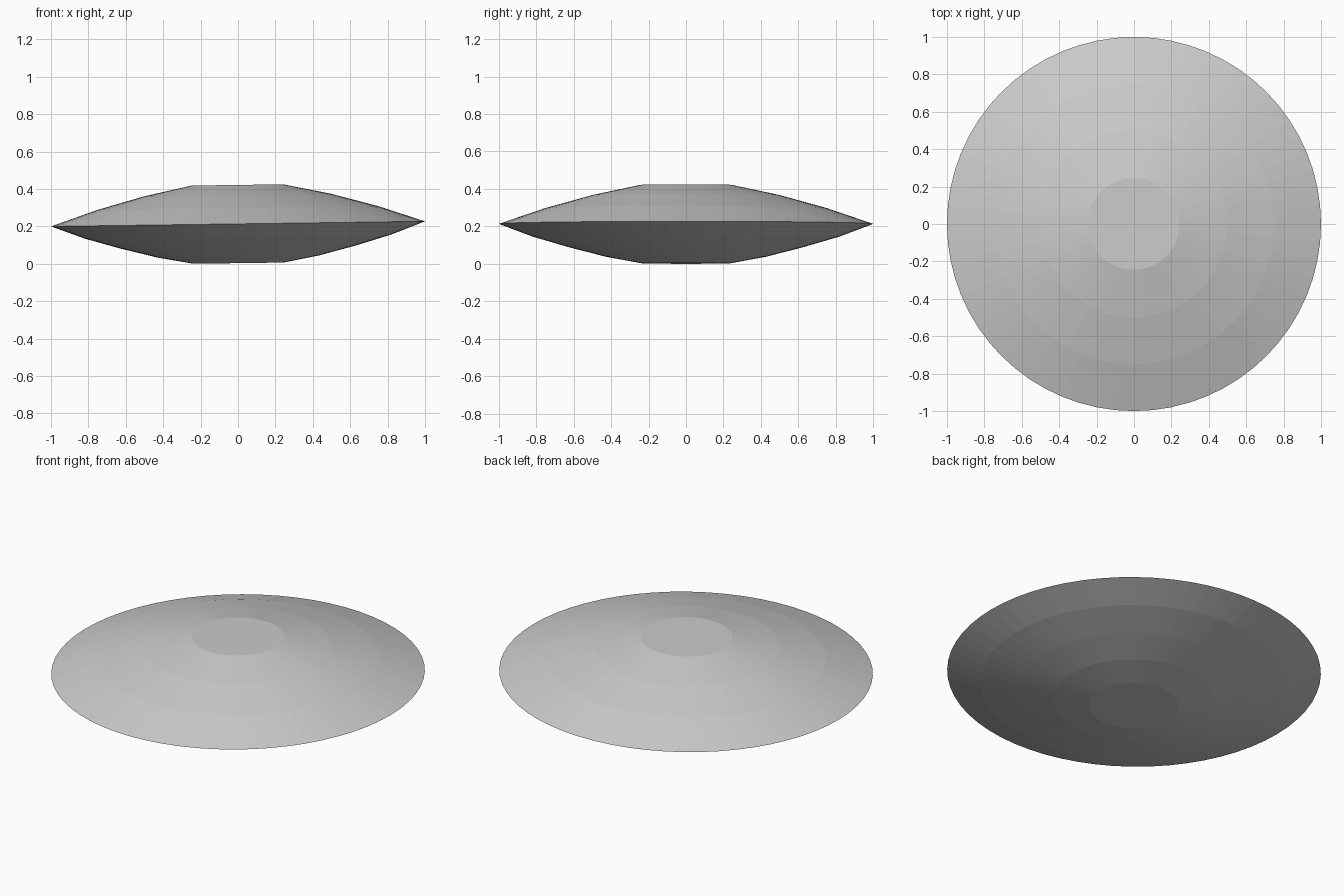
import bpy, bmesh, math
from mathutils import Matrix

if "Cube" in bpy.data.objects:
    bpy.data.objects.remove(bpy.data.objects["Cube"])

SEGMENTS = 64

# Lens profile (radius, height above the rim plane), top to bottom
PROFILE = [(0.245, 0.208), (0.50, 0.154), (0.75, 0.085), (1.0, 0.0),
           (0.82, -0.068), (0.625, -0.125), (0.43, -0.175), (0.24, -0.210)]


def lathe(name, profile, segments):
    bm = bmesh.new()
    rings = []
    for r, z in profile:
        rings.append([bm.verts.new((r * math.cos(2 * math.pi * i / segments),
                                    r * math.sin(2 * math.pi * i / segments), z))
                      for i in range(segments)])
    for a, b in zip(rings, rings[1:]):
        for i in range(segments):
            j = (i + 1) % segments
            bm.faces.new((a[i], b[i], b[j], a[j]))
    # flat caps
    bm.faces.new(rings[0])
    bm.faces.new(rings[-1][::-1])
    bmesh.ops.recalc_face_normals(bm, faces=bm.faces)
    # slight tilt, right side raised, then rest on the ground
    bm.transform(Matrix.Rotation(math.radians(-0.78), 4, 'Y'))
    low = min(v.co.z for v in bm.verts)
    bmesh.ops.translate(bm, verts=bm.verts, vec=(0, 0, -low))
    mesh = bpy.data.meshes.new(name)
    bm.to_mesh(mesh)
    bm.free()
    obj = bpy.data.objects.new(name, mesh)
    bpy.context.collection.objects.link(obj)
    return obj


# Lens-shaped disc
lathe("lens_disc", PROFILE, SEGMENTS)
